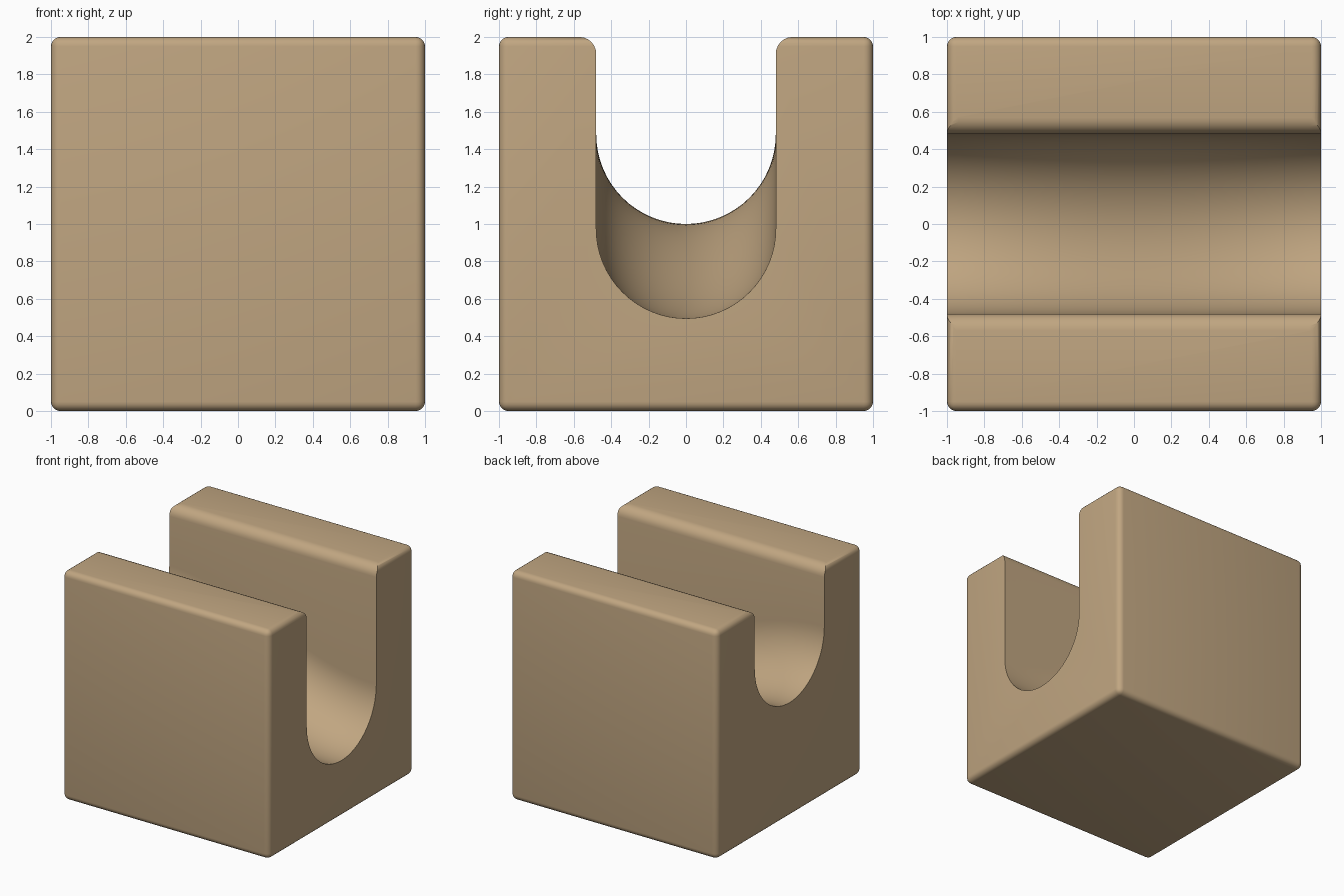
import bpy, bmesh, math

if "Cube" in bpy.data.objects:
    bpy.data.objects.remove(bpy.data.objects["Cube"])

R = 0.48          # groove radius
LIP = 0.09        # rounding of the groove's top edges
LOW, HIGH = 0.975, 1.48   # groove axis height at the right and left ends


def make_object(name, bm):
    bmesh.ops.recalc_face_normals(bm, faces=bm.faces)
    mesh = bpy.data.meshes.new(name)
    bm.to_mesh(mesh)
    bm.free()
    ob = bpy.data.objects.new(name, mesh)
    bpy.context.collection.objects.link(ob)
    return ob


def axis_height(x):
    # S-curve that is level at both ends
    t = min(max((x + 1) / 2, 0), 1)
    return HIGH + (LOW - HIGH) * t * t * (3 - 2 * t)


def section(c):
    # right half of the U profile, from the bottom up to the flared lip
    half = []
    for i in range(1, 17):
        a = math.pi / 2 * i / 16
        half.append((R * math.sin(a), c - R * math.cos(a)))
    for i in range(7):
        a = math.pi / 2 * i / 6
        half.append((R + LIP - LIP * math.cos(a), 2 - LIP + LIP * math.sin(a)))
    half.append((R + LIP, 2.2))
    left = [(-y, z) for y, z in reversed(half)]
    return left + [(0, c - R)] + half


wood = bpy.data.materials.new("light_wood")
wood.diffuse_color = (0.53, 0.38, 0.22, 1)
wood.use_nodes = True
wood.node_tree.nodes["Principled BSDF"].inputs["Base Color"].default_value = wood.diffuse_color

# block with softly rounded edges
bm = bmesh.new()
bmesh.ops.create_cube(bm, size=2)
bmesh.ops.translate(bm, verts=bm.verts, vec=(0, 0, 1))
bmesh.ops.bevel(bm, geom=bm.edges[:], offset=0.05, segments=5, profile=0.5, affect='EDGES')
block = make_object("track_block", bm)
block.data.materials.append(wood)

# cutter: U profile swept down the S-curve
bm = bmesh.new()
xs = [-1.2] + [-1 + i / 16 for i in range(33)] + [1.2]
rings = [[bm.verts.new((x, y, z)) for y, z in section(axis_height(x))] for x in xs]
n = len(rings[0])
for a, b in zip(rings, rings[1:]):
    for i in range(n):
        j = (i + 1) % n
        bm.faces.new((a[i], a[j], b[j], b[i]))
bm.faces.new(rings[0])
bm.faces.new(rings[-1])
cutter = make_object("groove_cutter", bm)
cutter.data.materials.append(wood)

# cut the groove and bake the result
mod = block.modifiers.new("groove", 'BOOLEAN')
mod.operation = 'DIFFERENCE'
mod.solver = 'EXACT'
mod.object = cutter
bpy.context.view_layer.objects.active = block
block.select_set(True)
bpy.ops.object.modifier_apply(modifier=mod.name)
bpy.data.objects.remove(cutter)
bpy.ops.object.shade_smooth_by_angle(angle=math.radians(35))
